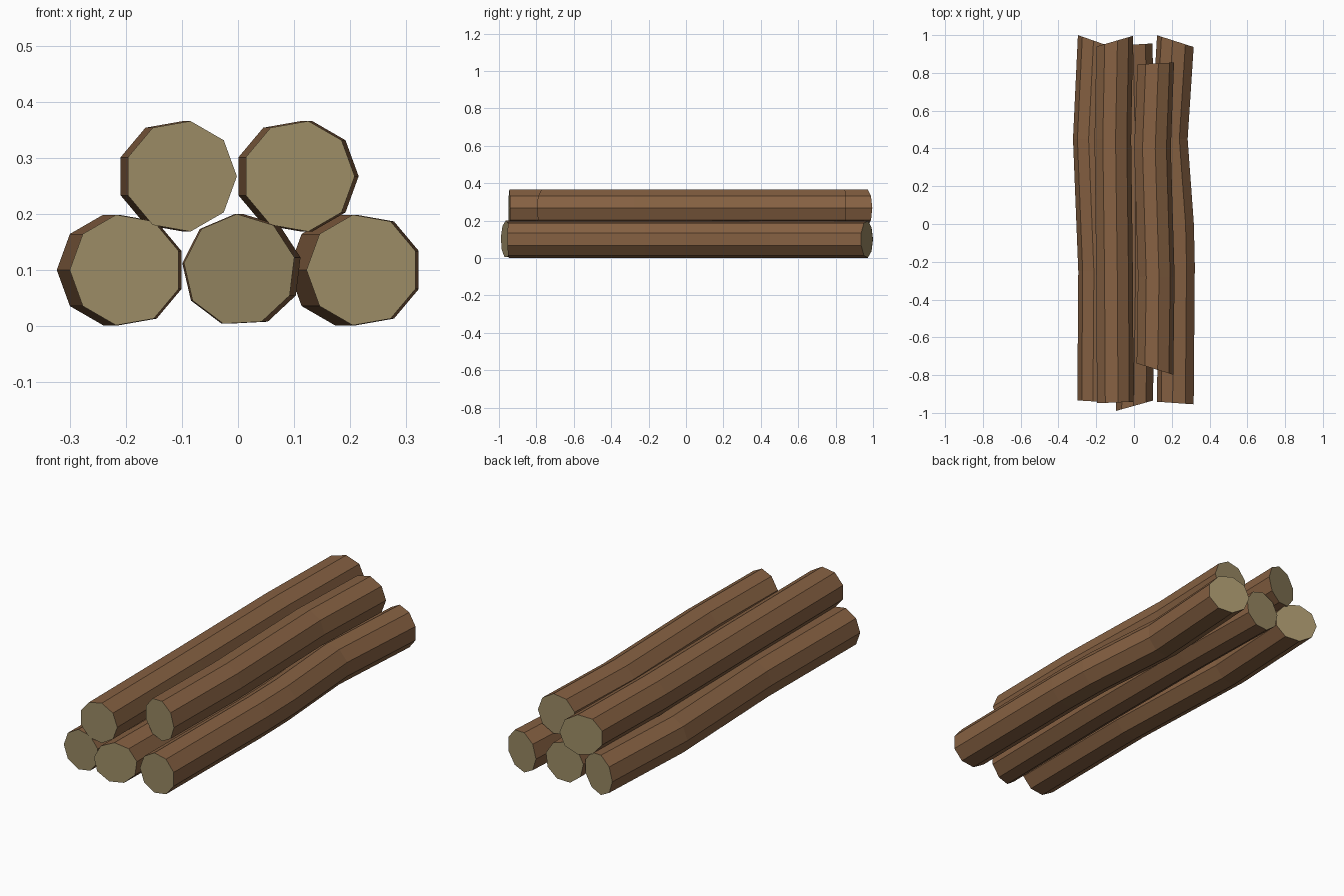
import bpy, bmesh
from math import sin, cos, radians

if "Cube" in bpy.data.objects:
    bpy.data.objects.remove(bpy.data.objects["Cube"])

SIDES = 9
RADIUS = 0.1


def material(name, color):
    m = bpy.data.materials.new(name)
    m.diffuse_color = (*color, 1)
    m.use_nodes = True
    m.node_tree.nodes["Principled BSDF"].inputs["Base Color"].default_value = m.diffuse_color
    return m


bark = material("bark", (0.24, 0.12, 0.055))
cut_wood = material("cut_wood", (0.33, 0.26, 0.13))


def log(name, path, z, turn, front_slant, back_slant):
    """Sweep a nine-sided ring along (x, y) stations; slants skew the sawn ends."""
    bm = bmesh.new()
    rings = []
    for i, (cx, cy) in enumerate(path):
        slant = front_slant if i == 0 else back_slant if i == len(path) - 1 else 0
        ring = []
        for k in range(SIDES):
            a = radians(turn + 360 * k / SIDES)
            dx, dz = RADIUS * cos(a), RADIUS * sin(a)
            ring.append(bm.verts.new((cx + dx, cy + slant * dx, z + dz)))
        rings.append(ring)
    for a, b in zip(rings, rings[1:]):
        for k in range(SIDES):
            n = (k + 1) % SIDES
            bm.faces.new((a[k], a[n], b[n], b[k]))
    # Sawn ends
    for ring in (rings[0], rings[-1]):
        bm.faces.new(ring).material_index = 1
    bmesh.ops.recalc_face_normals(bm, faces=bm.faces)
    mesh = bpy.data.meshes.new(name)
    bm.to_mesh(mesh)
    bm.free()
    mesh.materials.append(bark)
    mesh.materials.append(cut_wood)
    bpy.context.collection.objects.link(bpy.data.objects.new(name, mesh))


# Bottom row
log("bottom_left_log",
    [(-0.2, -0.94), (-0.195, -0.25), (-0.223, 0.45), (-0.197, 0.965)],
    0.1, 180, -0.06, -0.35)
log("bottom_middle_log",
    [(0.003, -0.962), (0.014, -0.25), (0.012, 0.45), (0.0, 0.95)],
    0.1, 173, 0.28, 0.06)
log("bottom_right_log",
    [(0.222, -0.948), (0.228, -0.22), (0.223, 0.0), (0.19, 0.45), (0.222, 0.967)],
    0.1, 180, -0.07, -0.32)
# Top row
log("top_left_log",
    [(-0.102, -0.945), (-0.106, -0.25), (-0.115, 0.45), (-0.105, 0.967)],
    0.267, 0, 0.04, 0.29)
log("top_right_log",
    [(0.108, -0.767), (0.115, -0.28), (0.095, 0.4), (0.112, 0.85)],
    0.267, 0, -0.31, 0.05)
